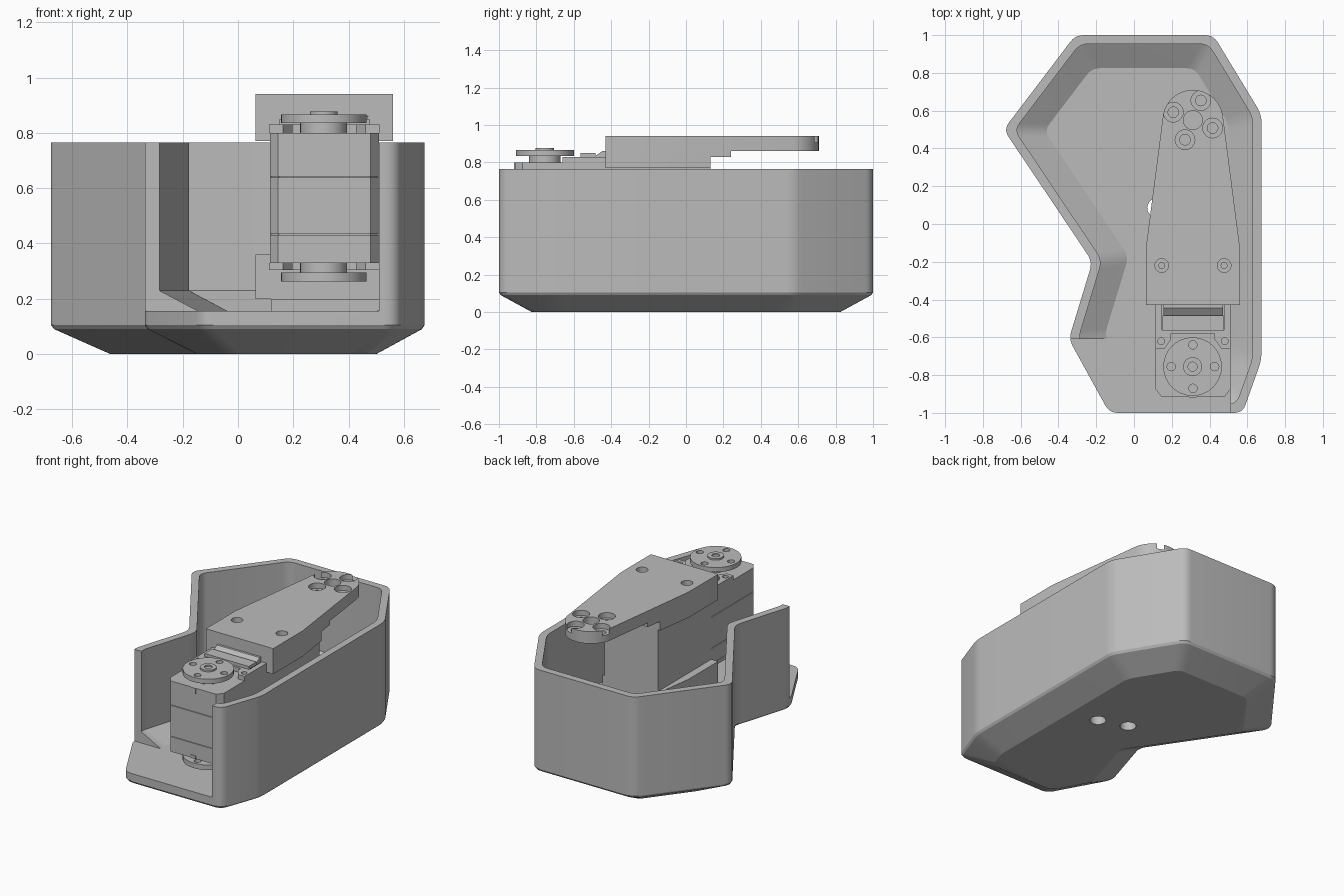
import bpy, bmesh, math
from mathutils import Vector

if "Cube" in bpy.data.objects:
    bpy.data.objects.remove(bpy.data.objects["Cube"])

grey = bpy.data.materials.new("plain grey")
grey.use_nodes = True
grey.diffuse_color = (0.5, 0.5, 0.5, 1)
grey.node_tree.nodes["Principled BSDF"].inputs["Base Color"].default_value = (0.5, 0.5, 0.5, 1)


def loft(name, rings):
    """Closed solid through equal-length rings of (points, height)."""
    bm = bmesh.new()
    loops = [[bm.verts.new((x, y, z)) for x, y in pts] for pts, z in rings]
    n = len(loops[0])
    for low, high in zip(loops, loops[1:]):
        for i in range(n):
            j = (i + 1) % n
            bm.faces.new((low[i], low[j], high[j], high[i]))
    bm.faces.new(loops[0][::-1])
    bm.faces.new(loops[-1])
    bmesh.ops.recalc_face_normals(bm, faces=bm.faces)
    mesh = bpy.data.meshes.new(name)
    bm.to_mesh(mesh)
    bm.free()
    mesh.materials.append(grey)
    obj = bpy.data.objects.new(name, mesh)
    bpy.context.collection.objects.link(obj)
    return obj


def prism(name, pts, z0, z1):
    return loft(name, [(pts, z0), (pts, z1)])


def box(name, x0, x1, y0, y1, z0, z1):
    return prism(name, [(x0, y0), (x1, y0), (x1, y1), (x0, y1)], z0, z1)


def circle(x, y, r, n=32):
    return [(x + r * math.cos(math.tau * i / n), y + r * math.sin(math.tau * i / n)) for i in range(n)]


def disc(name, x, y, r, z0, z1):
    return prism(name, circle(x, y, r), z0, z1)


def cut(obj, *cutters):
    """Subtract each cutter, then discard it."""
    bpy.context.view_layer.objects.active = obj
    for cutter in cutters:
        mod = obj.modifiers.new("cut", "BOOLEAN")
        mod.operation, mod.solver, mod.object = "DIFFERENCE", "EXACT", cutter
        bpy.ops.object.modifier_apply(modifier=mod.name)
        bpy.data.objects.remove(cutter)


def inset(pts, d):
    """Move every side of a counter-clockwise outline inward by d."""
    out = []
    for i, p in enumerate(pts):
        p = Vector(p)
        a = (p - Vector(pts[i - 1])).normalized()
        b = (Vector(pts[(i + 1) % len(pts)]) - p).normalized()
        na, nb = Vector((-a.y, a.x)), Vector((-b.y, b.x))
        out.append(p + (na + nb) * d / (1 + na.dot(nb)))
    return out


def rounded(pts, r, n=5):
    """Round each corner with a short curve."""
    out = []
    for i, p in enumerate(pts):
        p = Vector(p)
        a = p + (Vector(pts[i - 1]) - p).normalized() * r
        b = p + (Vector(pts[(i + 1) % len(pts)]) - p).normalized() * r
        for k in range(n + 1):
            t = k / n
            out.append(a * (1 - t) ** 2 + p * 2 * t * (1 - t) + b * t * t)
    return out


# Shell: bent tub with a sloping base and an open front
OUTLINE = [(-.31, 1), (-.69, .5), (-.22, -.2), (-.345, -.61), (-.13, -1),
           (.575, -1), (.675, -.72), (.675, .58), (.42, 1)]
RIM, FLOOR = 0.765, 0.155


def ring(d):
    return rounded(inset(OUTLINE, d), 0.045)


shell = loft("shell", [(ring(.175), 0), (ring(.01), .09), (ring(0), .105), (ring(0), RIM)])
cut(shell,
    loft("cavity", [(ring(.175), FLOOR), (ring(.047), .23), (ring(.047), 1)]),
    box("opening", -1, .51, -1.2, -.61, FLOOR, 1),
    disc("floor_hole_a", .31, .02, .05, -.1, .5),
    disc("floor_hole_b", .12, .085, .05, -.1, .5))

# Bracket arm: tapered plate with a round end and a stepped underside
CX, TIP = 0.312, 0.55


def arm_outline(y_end=None):
    if y_end is not None:
        s = .248 - max(0, y_end + .12) * .14
        return [(CX - .248, -.43), (CX + .248, -.43), (CX + .248, -.12),
                (CX + s, y_end), (CX - s, y_end), (CX - .248, -.12)]
    tip = [(CX + .16 * math.cos(math.radians(a)), TIP + .16 * math.sin(math.radians(a)))
           for a in range(8, 173, 4)]
    return [(CX - .248, -.43), (CX + .248, -.43), (CX + .248, -.12)] + tip + [(CX - .248, -.12)]


arm = prism("arm_plate", arm_outline(), .86, .94)
cut(arm, disc("centre_hole", CX, TIP, .05, .8, 1))
for k in range(4):
    ang = math.radians(68 + 90 * k)
    x, y = CX + .112 * math.cos(ang), TIP + .112 * math.sin(ang)
    cut(arm, disc("bore", x, y, .052, .905, 1), disc("hole", x, y, .028, .8, 1))
for side in (-1, 1):
    x = CX + side * .165
    cut(arm, disc("bore", x, -.22, .036, .89, 1))
    disc("arm_screw", x, -.22, .018, .88, .905)
prism("arm_step", arm_outline(.24), .83, .86)
prism("arm_block", arm_outline(.13), .77, .83)

# Lower bracket, its pedestal and the rear motor held between the brackets
prism("lower_bracket", arm_outline(.13), .2, .36)
box("pedestal", .12, .51, -.45, .13, FLOOR - .01, .2)
box("rear_motor", .115, .51, -.43, .13, .36, .77)

# Front motor: three stacked case sections split by thin seams
X0, X1, Y0, Y1 = .115, .51, -.915, -.43
case = [(X0 + .03, Y0), (X1 - .03, Y0), (X1, Y0 + .04), (X1, Y1), (X0, Y1), (X0, Y0 + .04)]
for name, z0, z1 in (("lower", .33, .43), ("middle", .434, .638), ("upper", .642, .80)):
    prism("motor_case_" + name, case, z0, z1)
prism("motor_core", inset(case, .006), .4, .7)

# Raised shoulders, screw tabs and connector on the case ends
for name, z0, z1 in (("top", .80, .83), ("bottom", .305, .33)):
    box("shoulder_" + name, X0 + .04, X1 - .04, -.58, Y1, z0, z1)
    for side in (-1, 1):
        a, b = CX + side * .199, CX + side * .15
        tab = prism("tab_%s_%d" % (name, side),
                    [(a, -.66), (b, -.66), (CX + side * .115, -.61), (CX + side * .115, -.56), (a, -.56)][::side],
                    z0, z1)
        cut(tab, disc("tab_hole", CX + side * .168, -.62, .018, z0 - .1, z1 + .1))
        box("rail_%s_%d" % (name, side), *sorted((a, CX + side * .165)), -.56, Y1, z0, z1)
    box("front_key_" + name, CX - .02, CX + .02, Y0 - .004, Y0 + .03, *((.765, .80) if z0 > .5 else (.33, .35)))
box("connector", .15, .475, -.565, -.485, .83, .85)
loft("connector_lip", [([(.155, -.49), (.47, -.49), (.47, -.43), (.155, -.43)], .83),
                       ([(.155, -.445), (.47, -.445), (.47, -.43), (.155, -.43)], .862)])

# Output discs above and below the front motor
HY = -.755
for name, hub, plate in (("top", (.80, .835), (.835, .866)), ("bottom", (.295, .33), (.262, .295))):
    disc("hub_" + name, CX - .002, HY, .085, *hub)
    horn = disc("horn_" + name, CX - .002, HY, .155, *plate)
    for k in range(4):
        ang = math.pi / 2 * k
        cut(horn, disc("horn_hole", CX + .115 * math.cos(ang), HY + .115 * math.sin(ang), .022, 0, 1))
boss = disc("horn_boss", CX - .002, HY, .05, .86, .877)
cut(boss, disc("boss_hole", CX - .002, HY, .024, .868, 1))

# Smooth the curved walls, keep hard edges
for obj in bpy.context.collection.objects:
    if obj.type == "MESH" and grey.name in obj.data.materials:
        bpy.ops.object.select_all(action="DESELECT")
        obj.select_set(True)
        bpy.context.view_layer.objects.active = obj
        bpy.ops.object.shade_smooth_by_angle(angle=math.radians(25))
